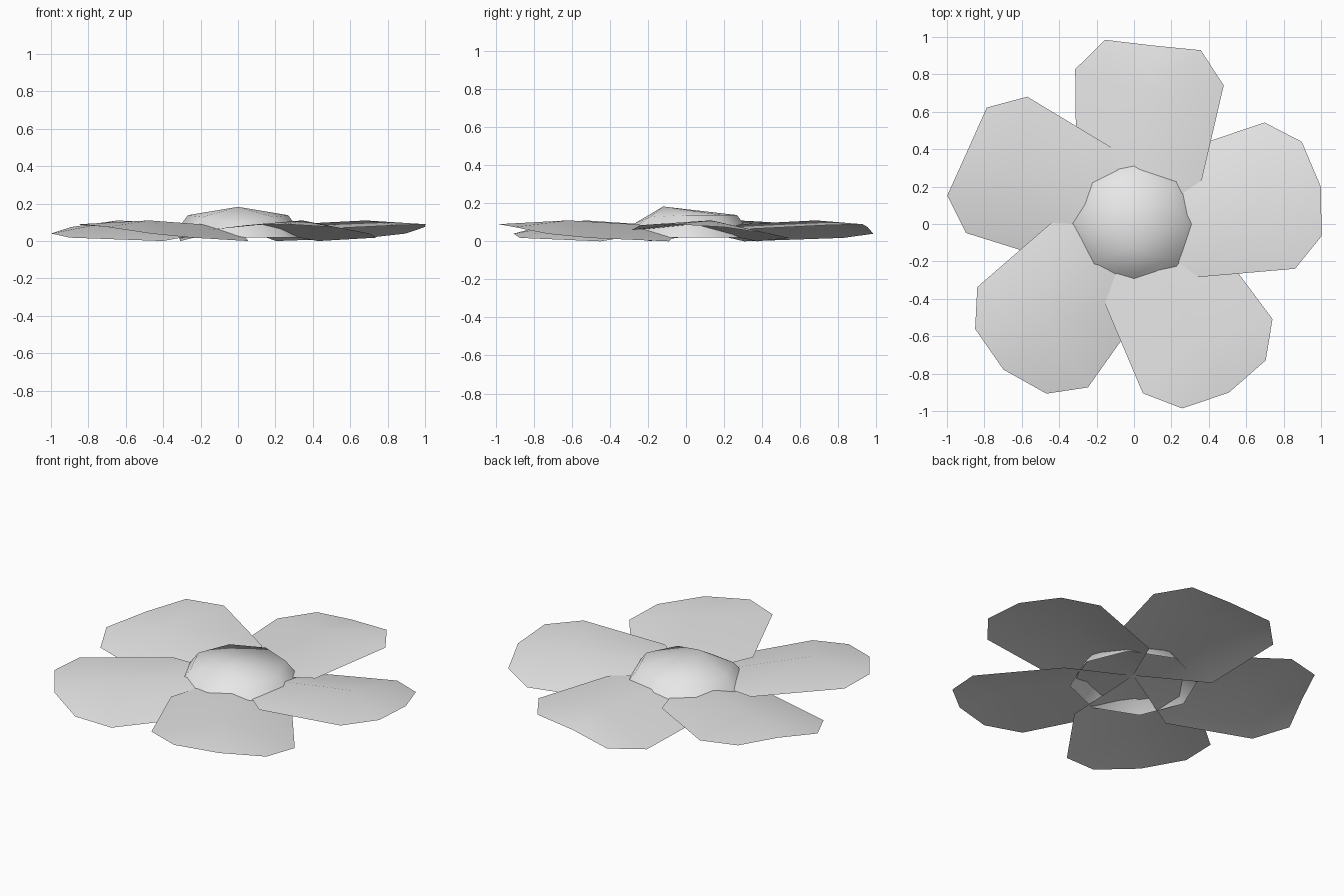
import bpy, bmesh
from math import cos, sin, radians

cube = bpy.data.objects.get("Cube")
if cube:
    bpy.data.objects.remove(cube, do_unlink=True)

# One plain colour for the whole flower
grey = bpy.data.materials.new("light_grey")
grey.use_nodes = True
grey.diffuse_color = (0.8, 0.8, 0.8, 1)
grey.node_tree.nodes["Principled BSDF"].inputs["Base Color"].default_value = (0.8, 0.8, 0.8, 1)


def polar(r, deg, z):
    return (r * cos(radians(deg)), r * sin(radians(deg)), z)


def finish(name, bm):
    mesh = bpy.data.meshes.new(name)
    bm.normal_update()
    bm.to_mesh(mesh)
    bm.free()
    mesh.materials.append(grey)
    for p in mesh.polygons:
        p.use_smooth = True
    obj = bpy.data.objects.new(name, mesh)
    bpy.context.collection.objects.link(obj)
    return obj


# Petal: a thin bulging sheet, high on its clockwise side, low on the other
def petal(name, turn, tip):
    outline = [(0.0, 0, 0.075), (0.44, -50, 0.06), (0.895, -26.5, 0.085),
               (1.008, -14.8, 0.09), (tip, 0, 0.075), (1.008, 14.8, 0.04),
               (0.895, 26.5, 0.018), (0.44, 50, 0.0)]
    bm = bmesh.new()
    rim = [bm.verts.new(polar(r, a + turn, z)) for r, a, z in outline]
    hub = bm.verts.new(polar(0.7, turn, 0.11))
    for i in range(len(rim)):
        bm.faces.new((rim[i], rim[(i + 1) % len(rim)], hub))
    obj = finish(name, bm)
    obj.location = (-0.004, -0.012, 0)


for i, tip in enumerate((1.025, 0.972, 0.974, 1.034, 1.026)):
    petal(f"petal_{i + 1}", 11.8 + 72 * i, tip)

# Flower centre: an eight-sided dome, open underneath, peaking near the front
bm = bmesh.new()
apex = bm.verts.new((0, -0.12, 0.183))
rim, shoulder = [], []
for i in range(8):
    front = {5: 0.01, 6: 0.043, 7: 0.01}.get(i, 0)
    rim.append(bm.verts.new(polar(0.358, 45 * i, 0.02)))
    shoulder.append(bm.verts.new(polar(0.268, 45 * i, 0.138 - front)))
for i in range(8):
    j = (i + 1) % 8
    bm.faces.new((rim[i], rim[j], shoulder[j], shoulder[i]))
    bm.faces.new((shoulder[i], shoulder[j], apex))
finish("flower_centre", bm)
